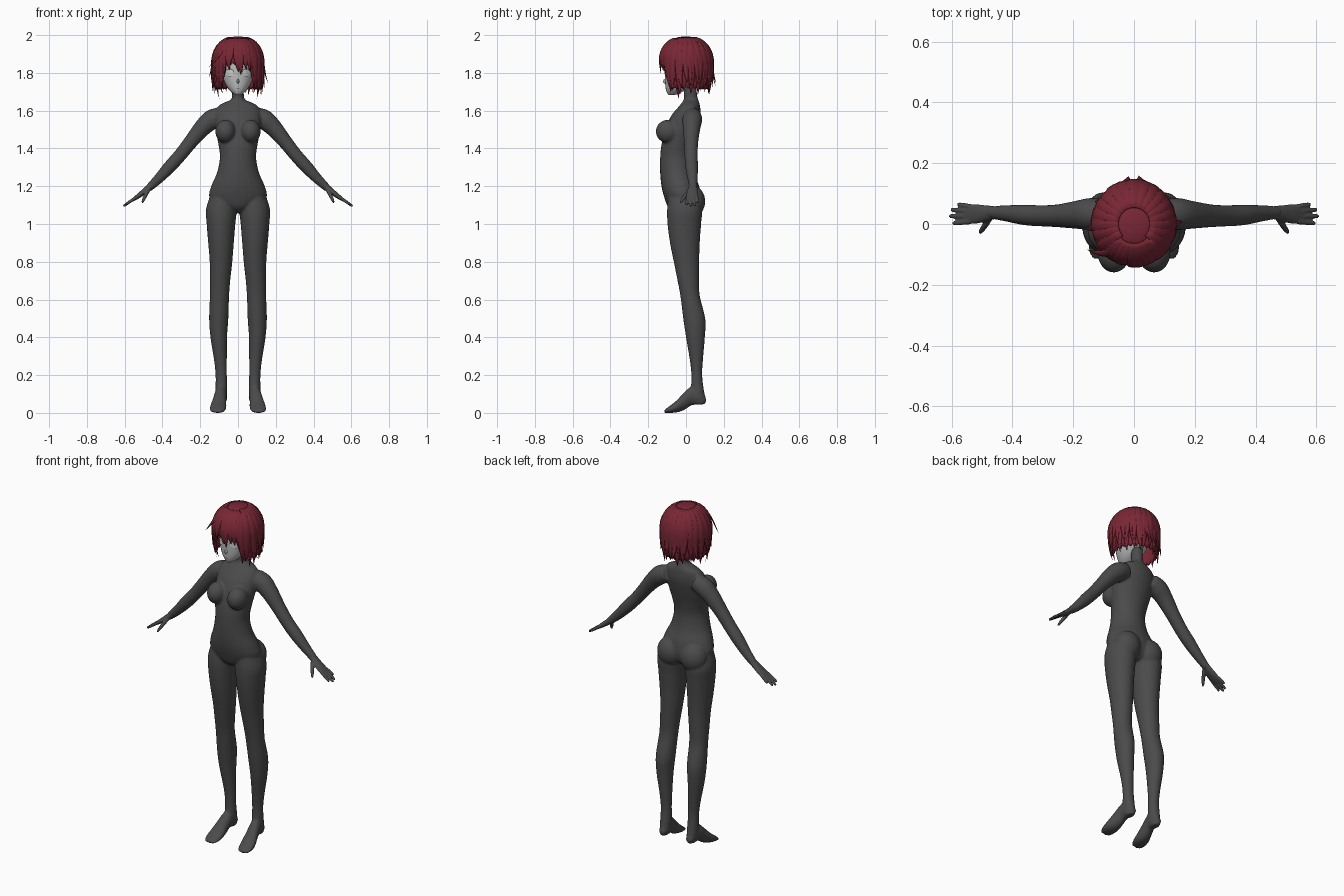
import bpy, bmesh, math, random
from mathutils import Vector, Matrix
from mathutils.bvhtree import BVHTree

random.seed(4)
if "Cube" in bpy.data.objects:
    bpy.data.objects.remove(bpy.data.objects["Cube"])


def material(name, colour):
    mat = bpy.data.materials.new(name)
    mat.use_nodes = True
    mat.diffuse_color = (*colour, 1)
    shader = next(n for n in mat.node_tree.nodes if n.type == 'BSDF_PRINCIPLED')
    shader.inputs["Base Color"].default_value = (*colour, 1)
    shader.inputs["Roughness"].default_value = 0.8
    return mat


BODY = material("charcoal body", (0.07, 0.07, 0.07))
SKIN = material("pale grey face", (0.5, 0.51, 0.51))
HAIR = material("deep red hair", (0.19, 0.02, 0.035))
EYE = material("white eye", (0.68, 0.68, 0.68))
LASH = material("dark lash", (0.1, 0.08, 0.08))


def finish(name, bm, mat):
    bmesh.ops.recalc_face_normals(bm, faces=bm.faces)
    for f in bm.faces:
        f.smooth = True
    mesh = bpy.data.meshes.new(name)
    bm.to_mesh(mesh)
    mesh.materials.append(mat)
    obj = bpy.data.objects.new(name, mesh)
    bpy.context.scene.collection.objects.link(obj)
    return obj


def fuse(obj, voxel, rounds):
    """Merge overlapping closed parts into one smooth skin."""
    remesh = obj.modifiers.new("fuse", 'REMESH')
    remesh.mode = 'VOXEL'
    remesh.voxel_size = voxel
    remesh.use_smooth_shade = True
    relax = obj.modifiers.new("relax", 'SMOOTH')
    relax.factor = 0.5
    relax.iterations = rounds


def flow(rows, steps=4):
    """Catmull-Rom interpolation of table rows."""
    out = []
    for i in range(len(rows) - 1):
        quad = [rows[max(i - 1, 0)], rows[i], rows[i + 1], rows[min(i + 2, len(rows) - 1)]]
        for k in range(steps):
            t = k / steps
            out.append([b + t * (c - a + t * (2*a - 5*b + 4*c - d + t * (3*b - a - 3*c + d))) / 2
                        if k else b for a, b, c, d in zip(*quad)])
    return out + [list(rows[-1])]


def oval(c, u, v, n=24):
    return [c + u * math.cos(math.tau * i / n) + v * math.sin(math.tau * i / n) for i in range(n)]


def loft(bm, rings):
    loops = [[bm.verts.new(p) for p in ring] for ring in rings]
    n = len(loops[0])
    for a, b in zip(loops, loops[1:]):
        for i in range(n):
            bm.faces.new((a[i], a[(i + 1) % n], b[(i + 1) % n], b[i]))
    bm.faces.new(loops[0])
    bm.faces.new(loops[-1])


def column(bm, rows, side=1):
    """Rows: height, centre x, half width, front y, back y."""
    loft(bm, [oval(Vector((side * x, (f + b) / 2, z)), Vector((w, 0, 0)), Vector((0, (b - f) / 2, 0)))
              for z, x, w, f, b in flow(rows)])


def tube(bm, rows, side, n=20):
    """Rows: x, z, y, thickness radius, radius along y."""
    rows = flow(rows)
    pts = [Vector((side * x, y, z)) for x, z, y, *_ in rows]
    rings = []
    for i, (p, row) in enumerate(zip(pts, rows)):
        d = (pts[min(i + 1, len(pts) - 1)] - pts[max(i - 1, 0)]).normalized()
        v = Vector((0, 1, 0))
        v = (v - d * v.dot(d)).normalized()
        rings.append(oval(p, d.cross(v) * row[3], v * row[4], n))
    loft(bm, rings)


def blob(bm, centre, size):
    bmesh.ops.create_uvsphere(bm, u_segments=24, v_segments=16, radius=1,
                              matrix=Matrix.Translation(centre) @ Matrix.Diagonal((*size, 1)))


# Torso and neck
body = bmesh.new()
TORSO = [(1.06, .03, -.06, .04), (1.09, .1, -.095, .07), (1.14, .152, -.115, .08), (1.2, .142, -.13, .07),
         (1.27, .112, -.137, .045), (1.35, .096, -.137, .035), (1.42, .104, -.13, .045),
         (1.5, .118, -.11, .065), (1.57, .122, -.08, .078), (1.62, .108, -.04, .075),
         (1.642, .075, -.022, .07), (1.66, .036, -.012, .064), (1.69, .031, -.012, .058), (1.75, .03, -.01, .058)]
column(body, [(z, 0, w, f, b) for z, w, f, b in TORSO])

LEG = [(1.17, .08, .06, -.09, .06), (1.08, .088, .081, -.1, .085), (1, .09, .076, -.098, .08),
       (.9, .09, .068, -.085, .073), (.8, .09, .06, -.065, .07), (.7, .095, .054, -.045, .07),
       (.62, .098, .051, -.03, .073), (.5, .102, .051, -.015, .102), (.4, .102, .044, 0, .1),
       (.28, .093, .034, .02, .09), (.2, .089, .03, .028, .086), (.12, .088, .031, .025, .095),
       (.07, .088, .028, .02, .105), (.045, .088, .02, .04, .1)]
FOOT = [(.106, .088, .015, .055, .08), (.07, .088, .03, .043, .12), (.03, .092, .032, .04, .14),
        (-.01, .098, .036, .015, .108), (-.05, .104, .043, .002, .066), (-.09, .108, .041, 0, .034),
        (-.114, .108, .028, 0, .016)]
ARM = [(.09, 1.575, .035, .045), (.14, 1.552, .033, .053), (.19, 1.507, .03, .046), (.25, 1.435, .027, .038),
       (.305, 1.366, .027, .035), (.36, 1.305, .03, .034), (.42, 1.24, .035, .027), (.475, 1.188, .038, .02)]
PALM = [(.45, 1.21, .038, .019, .02), (.49, 1.177, .035, .016, .027), (.525, 1.15, .033, .013, .033),
        (.557, 1.127, .033, .008, .029)]

# Limbs, chest, hips and hands on both sides
hands = bmesh.new()
for side in (1, -1):
    column(body, LEG, side)
    loft(body, [oval(Vector((side * x, y, (lo + hi) / 2)), Vector((w, 0, 0)), Vector((0, 0, (hi - lo) / 2)))
                for y, x, w, lo, hi in flow(FOOT)])
    blob(body, (side * .066, -.095, 1.49), (.054, .065, .062))
    blob(body, (side * .075, .03, 1.12), (.078, .072, .085))
    tube(body, [(*r, r[3]) for r in ARM], side)
    tube(hands, PALM, side)
    for y, spread, reach in ((.008, -.006, .058), (.025, .001, .069), (.042, .005, .064), (.057, .008, .042)):
        tube(hands, [(.538 + reach * t, 1.142 - .7 * reach * t, y + spread * t, r, r)
                     for t, r in ((0, .009), (.5, .0085), (.9, .007), (1, .004))], side, 12)
    tube(hands, [(.475, 1.18, .02, .011, .011), (.49, 1.15, -.005, .01, .01),
                 (.502, 1.125, -.022, .008, .008), (.507, 1.112, -.03, .004, .004)], side, 12)
fuse(finish("body", body, BODY), .006, 6)
fuse(finish("hands", hands, BODY), .004, 2)

# Head with small nose
head = bmesh.new()
SKULL = [(1.682, .01, -.088, -.065), (1.69, .024, -.098, -.04), (1.71, .046, -.106, 0), (1.74, .067, -.11, .035),
         (1.78, .082, -.112, .07), (1.83, .09, -.113, .095), (1.88, .09, -.108, .1), (1.94, .07, -.08, .08),
         (1.965, .03, -.03, .03)]
column(head, [(z, 0, w, f, b) for z, w, f, b in SKULL])
face_tree = BVHTree.FromBMesh(head)
blob(head, (0, -.109, 1.755), (.007, .013, .012))
finish("head", head, SKIN)


def plate(name, mat, outline, lift):
    """Thin painted detail laid on the front of the head."""
    bm = bmesh.new()
    verts = []
    for x, z in outline:
        hit = face_tree.ray_cast(Vector((x, -1, z)), Vector((0, 1, 0)))[0]
        verts.append(bm.verts.new(hit - Vector((0, lift, 0))))
    bmesh.ops.triangulate(bm, faces=[bm.faces.new(verts)])
    finish(name, bm, mat)


def arc(cx, cz, rx, rz, start, end, n=20):
    angles = [math.radians(start + (end - start) * i / n) for i in range(n + 1)]
    return [(cx + rx * math.cos(a), cz + rz * math.sin(a)) for a in angles]


# Eyes, lashes and mouth
for side, label in ((1, "left"), (-1, "right")):
    x = side * .045
    plate(label + "_eye", EYE, arc(x, 1.8, .021, .018, 0, 342, 19), .004)
    plate(label + "_upper_lash", LASH,
          arc(x, 1.8, .025, .0235, 5, 175) + arc(x, 1.8, .022, .019, 170, 10), .0045)
    plate(label + "_lower_lash", LASH,
          arc(x, 1.8, .0215, .0195, -130, -50, 8) + arc(x, 1.8, .021, .0178, -50, -130, 8), .0045)
plate("mouth", LASH, arc(0, 1.715, .011, .0015, 0, 330, 11), .002)


def hair_point(a, s, out=0):
    """Point on the hair dome: a turns from the front, s runs from crown to hem."""
    quarter = min(s, 1) * math.pi / 2
    r = math.sin(quarter) ** .85 - .16 * max(s - 1, 0) ** 2
    z = 1.858 + .135 * math.cos(quarter) - .22 * max(s - 1, 0)
    return Vector((math.sin(a) * (.131 * r + out), -math.cos(a) * (.138 * r + out), z))


# Hair cap, short above the face and long elsewhere
cap = bmesh.new()
COLS, STEPS = 72, 14
crown = cap.verts.new(hair_point(0, 0))
previous = None
for j in range(1, STEPS + 1):
    ring = []
    for i in range(COLS):
        a = math.tau * i / COLS
        turn = abs(math.degrees(a if a < math.pi else a - math.tau))
        blend = min(max((turn - 30) / 18, 0), 1)
        ring.append(cap.verts.new(hair_point(a, (1.02 + .58 * blend + .03 * (i % 3)) * j / STEPS)))
    for i in range(COLS):
        k = (i + 1) % COLS
        cap.faces.new((previous[i], previous[k], ring[k], ring[i]) if previous else (crown, ring[k], ring[i]))
    previous = ring
shell = finish("hair_cap", cap, HAIR).modifiers.new("thickness", 'SOLIDIFY')
shell.thickness = .014
shell.offset = -1

locks = bmesh.new()


def lock(degrees, start, end, width, out=0.0, bend=0.0, steps=12):
    """Flat tapering strand that follows the dome and may flick outward."""
    path = []
    for i in range(steps + 1):
        t = i / steps
        a = math.radians(degrees + bend * t * t)
        path.append((t, a, hair_point(a, start + (end - start) * t, .003 + out * t ** 3)))
    rings = []
    for i, (t, a, p) in enumerate(path):
        d = (path[min(i + 1, steps)][2] - path[max(i - 1, 0)][2]).normalized()
        u = Vector((math.cos(a), math.sin(a), 0))
        w = max(width * (1 - t ** 2.5) * (.5 + t), .0008)
        rings.append(oval(p, u * w, d.cross(u).normalized() * w * .3, 8))
    loft(locks, rings)


# Back and side strands in two layers
for i in range(17):
    angle = 58 + 244 * i / 16
    lock(angle, .2, random.uniform(1.66, 1.8), .027, random.uniform(-.005, .012), random.uniform(-6, 6))
    lock(angle + 7, .3, random.uniform(1.4, 1.6), .02, random.uniform(0, .014), random.uniform(-8, 8))
# Fringe
for angle, end, bend in ((-38, 1.3, 4), (-27, 1.2, 6), (-17, 1.12, -5), (-4, 1.24, 5), (5, 1.3, 2),
                         (14, 1.18, 6), (24, 1.22, 5), (36, 1.32, 3)):
    lock(angle, .25, end, .024, -.006, bend)
# Strands framing the face
for side in (1, -1):
    lock(side * 43, .3, 1.6, .024, -.004, side * 3)
    lock(side * 52, .3, 1.75, .024, -.01, side * -4)
    lock(side * 68, .3, 1.88, .022, -.012, side * 2)
# Loose flicks
for angle, start, end, out, bend in ((-40, .4, 1.12, .04, -22), (-88, .7, 1.38, .024, 5), (88, .7, 1.5, .03, 5),
                                     (75, .8, 1.62, .018, 6), (168, .8, 1.5, .024, 6), (192, .8, 1.58, .024, -5),
                                     (-125, .8, 1.6, .02, 6)):
    lock(angle, start, end, .017, out, bend)
finish("hair_locks", locks, HAIR)
